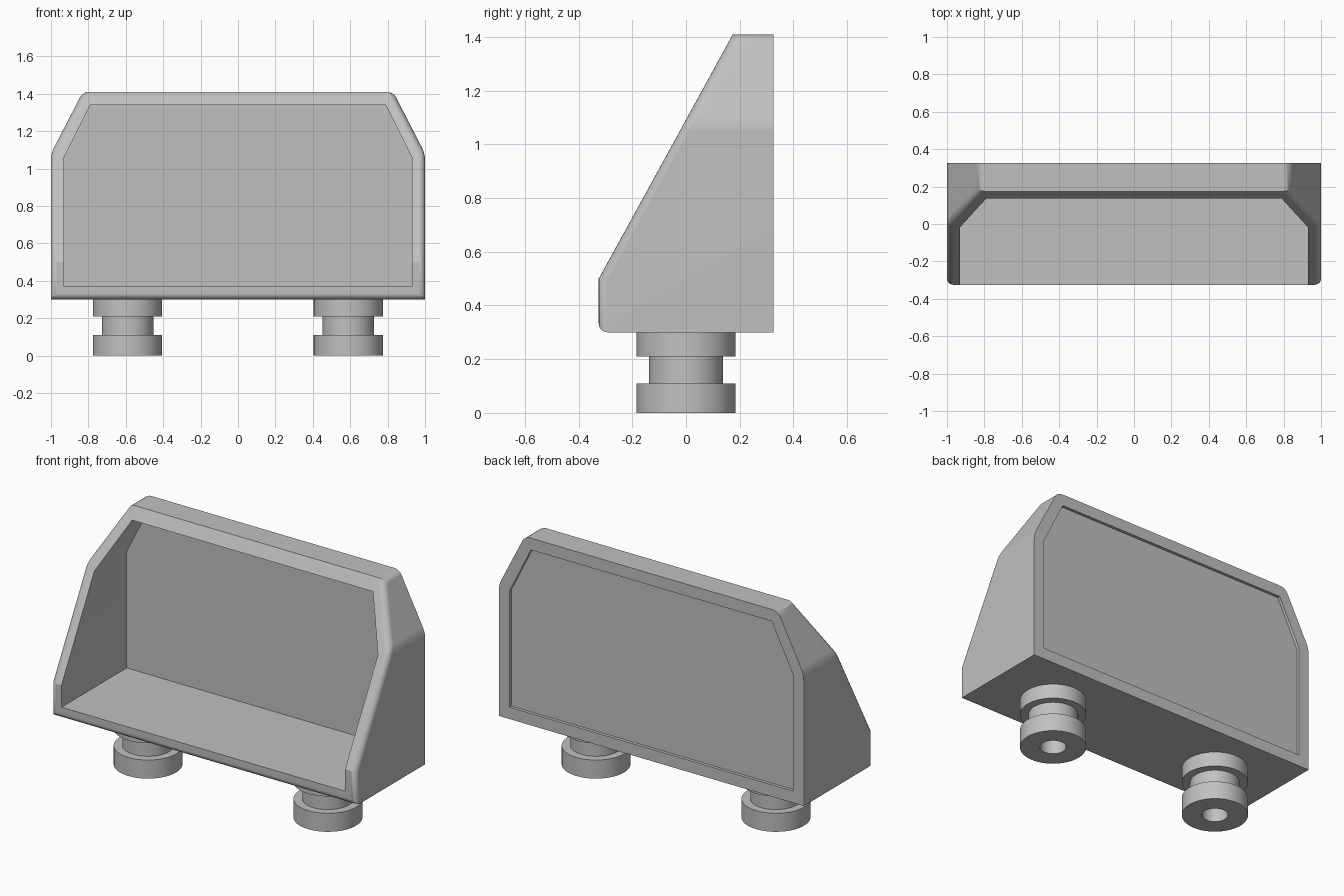
import bpy, bmesh, math
from mathutils import Vector

cube = bpy.data.objects.get("Cube")
if cube:
    bpy.data.objects.remove(cube, do_unlink=True)

grey = bpy.data.materials.new("plain_grey")
grey.use_nodes = True
GREY = (0.53, 0.53, 0.53, 1)
grey.diffuse_color = GREY
grey.node_tree.nodes["Principled BSDF"].inputs["Base Color"].default_value = GREY

BACK = 0.325


def add_object(name, bm):
    bmesh.ops.recalc_face_normals(bm, faces=bm.faces)
    mesh = bpy.data.meshes.new(name)
    bm.to_mesh(mesh)
    bm.free()
    mesh.materials.append(grey)
    obj = bpy.data.objects.new(name, mesh)
    bpy.context.collection.objects.link(obj)
    return obj


def smooth(obj):
    bpy.ops.object.select_all(action='DESELECT')
    obj.select_set(True)
    bpy.context.view_layer.objects.active = obj
    bpy.ops.object.shade_smooth_by_angle(angle=math.radians(28))


def prism(half_outline, y0, y1):
    """Mirror a right-hand (x, z) outline and extrude it along y."""
    outline = half_outline + [(-x, z) for x, z in reversed(half_outline)]
    bm = bmesh.new()
    face = bm.faces.new([bm.verts.new((x, y0, z)) for x, z in outline])
    ext = bmesh.ops.extrude_face_region(bm, geom=[face])
    moved = [v for v in ext["geom"] if isinstance(v, bmesh.types.BMVert)]
    bmesh.ops.translate(bm, verts=moved, vec=(0, y1 - y0, 0))
    bmesh.ops.recalc_face_normals(bm, faces=bm.faces)
    return bm


outer = [(1, 0.3), (1, 1.08), (0.83, 1.41)]
inner = [(0.93, 0.37), (0.93, 1.06), (0.79, 1.34)]

# Housing: extruded outline with a raked front
bm = prism(outer, -BACK, BACK)
cut = bmesh.ops.bisect_plane(
    bm, geom=bm.verts[:] + bm.edges[:] + bm.faces[:],
    plane_co=(0, -BACK, 0.5), plane_no=Vector((0, -0.91, 0.5)).normalized(),
    clear_outer=True)
rim = [e for e in cut["geom_cut"] if isinstance(e, bmesh.types.BMEdge)]
bmesh.ops.contextual_create(bm, geom=rim)
bmesh.ops.recalc_face_normals(bm, faces=bm.faces)
bm.normal_update()


def is_rounded(edge):
    a, b = edge.verts
    if len(edge.link_faces) != 2:
        return False
    ny = sorted(f.normal.y for f in edge.link_faces)
    low = max(a.co.z, b.co.z) < 0.31
    top = min(a.co.z, b.co.z) > 1.4
    if ny[0] < -0.5 and abs(ny[1]) < 0.1:
        return not top                      # front perimeter
    return abs(ny[0]) < 0.1 and abs(ny[1]) < 0.1 and not low


bmesh.ops.bevel(bm, geom=[e for e in bm.edges if is_rounded(e)],
                offset=0.033, offset_type='OFFSET', segments=5, profile=0.5,
                affect='EDGES', clamp_overlap=True)
housing = add_object("housing", bm)

# Hollow the housing from front to back
cutter = add_object("housing_cutter", prism(inner, -1, 1))
cutter.hide_render = True
mod = housing.modifiers.new("hollow", 'BOOLEAN')
mod.operation = 'DIFFERENCE'
mod.solver = 'EXACT'
mod.object = cutter
bpy.context.view_layer.update()
hollow = bpy.data.meshes.new_from_object(
    housing.evaluated_get(bpy.context.evaluated_depsgraph_get()))
housing.modifiers.clear()
housing.data = hollow
bpy.data.objects.remove(cutter, do_unlink=True)
smooth(housing)
normals = housing.modifiers.new("flat_face_normals", 'WEIGHTED_NORMAL')
normals.keep_sharp = True

# Back panel, slightly recessed from the rear
add_object("back_panel", prism(inner, 0.285, 0.307))

# Grooved round feet with a central bore
foot_profile = [(0.073, 0), (0.185, 0), (0.185, 0.11), (0.138, 0.11),
                (0.138, 0.21), (0.185, 0.21), (0.185, 0.3), (0.073, 0.3)]
for name, x in (("left_foot", 0.59), ("right_foot", -0.59)):
    bm = bmesh.new()
    ring = [bm.verts.new((r, 0, z)) for r, z in foot_profile]
    edges = [bm.edges.new((ring[i - 1], ring[i])) for i in range(len(ring))]
    bmesh.ops.spin(bm, geom=ring + edges, cent=(0, 0, 0), axis=(0, 0, 1),
                   angle=math.tau, steps=64, use_duplicate=False)
    bmesh.ops.remove_doubles(bm, verts=bm.verts, dist=0.0005)
    foot = add_object(name, bm)
    foot.location.x = x
    smooth(foot)
